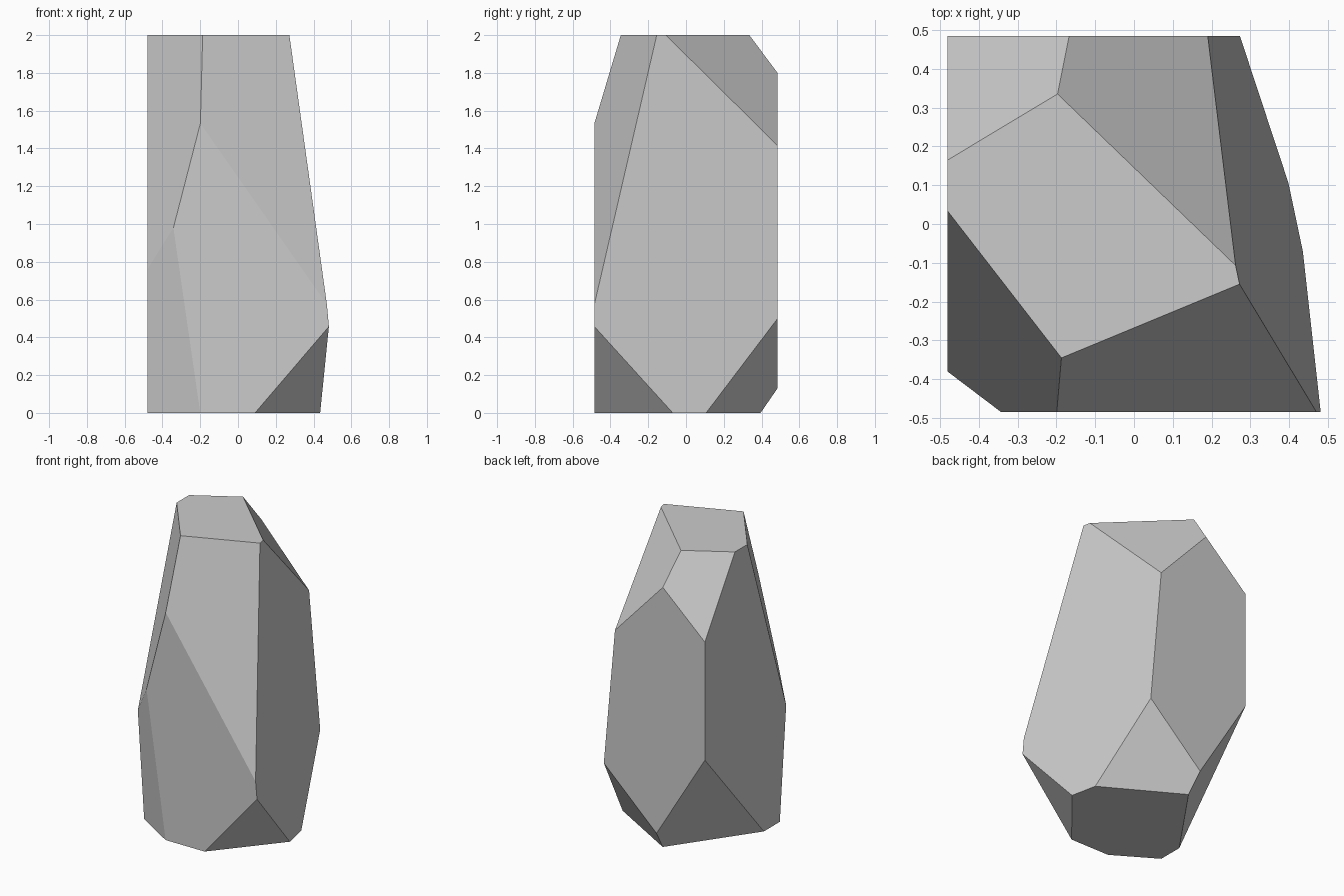
import bpy, bmesh
from mathutils import Vector, Matrix

if "Cube" in bpy.data.objects:
    bpy.data.objects.remove(bpy.data.objects["Cube"])

# Rough block the rock is chiselled from: x -0.48..0.60, y +-0.485, z 0..2
bm = bmesh.new()
bmesh.ops.create_cube(bm, size=1.0, matrix=Matrix.Translation((0.06, 0, 1)) @ Matrix.Diagonal((1.08, 0.97, 2, 1)))


def chip(a, b, c):
    """Slice off everything beyond the plane through three points and cap it."""
    a, b, c = Vector(a), Vector(b), Vector(c)
    n = (b - a).cross(c - a).normalized()
    if n.dot(a - Vector((0, 0, 1))) < 0:
        n.negate()
    geom = bm.verts[:] + bm.edges[:] + bm.faces[:]
    cut = bmesh.ops.bisect_plane(bm, geom=geom, dist=1e-5, plane_co=a,
                                 plane_no=n, clear_outer=True)["geom_cut"]
    edges = [e for e in cut if isinstance(e, bmesh.types.BMEdge)]
    bmesh.ops.edgenet_fill(bm, edges=edges)


# Long right side
chip((0.272, -0.155, 2), (0.435, -0.07, 0), (0.19, 0.485, 1.415))
# Upper facets: back left, back right, front right, front left
chip((-0.48, 0.165, 2), (-0.197, 0.335, 2), (-0.167, 0.485, 1.8))
chip((-0.197, 0.335, 2), (0.262, -0.107, 2), (0.19, 0.485, 1.415))
chip((0.272, -0.155, 2), (-0.187, -0.345, 2), (0.47, -0.485, 0.575))
chip((-0.48, 0.033, 2), (-0.187, -0.345, 2), (-0.342, -0.485, 0.98))
# Lower facets: front left, front right, back right, back left
chip((-0.48, -0.313, 0), (-0.2, -0.485, 0), (-0.342, -0.485, 0.98))
chip((0.09, -0.485, 0), (0.435, -0.07, 0), (0.481, -0.485, 0.457))
chip((0.40, 0.105, 0), (-0.103, 0.395, 0), (0.273, 0.485, 0.5))
chip((-0.48, -0.143, 0), (-0.103, 0.395, 0), (-0.48, 0.485, 0.72))

bmesh.ops.recalc_face_normals(bm, faces=bm.faces[:])
mesh = bpy.data.meshes.new("rock")
bm.to_mesh(mesh)
bm.free()
bpy.context.collection.objects.link(bpy.data.objects.new("rock", mesh))
